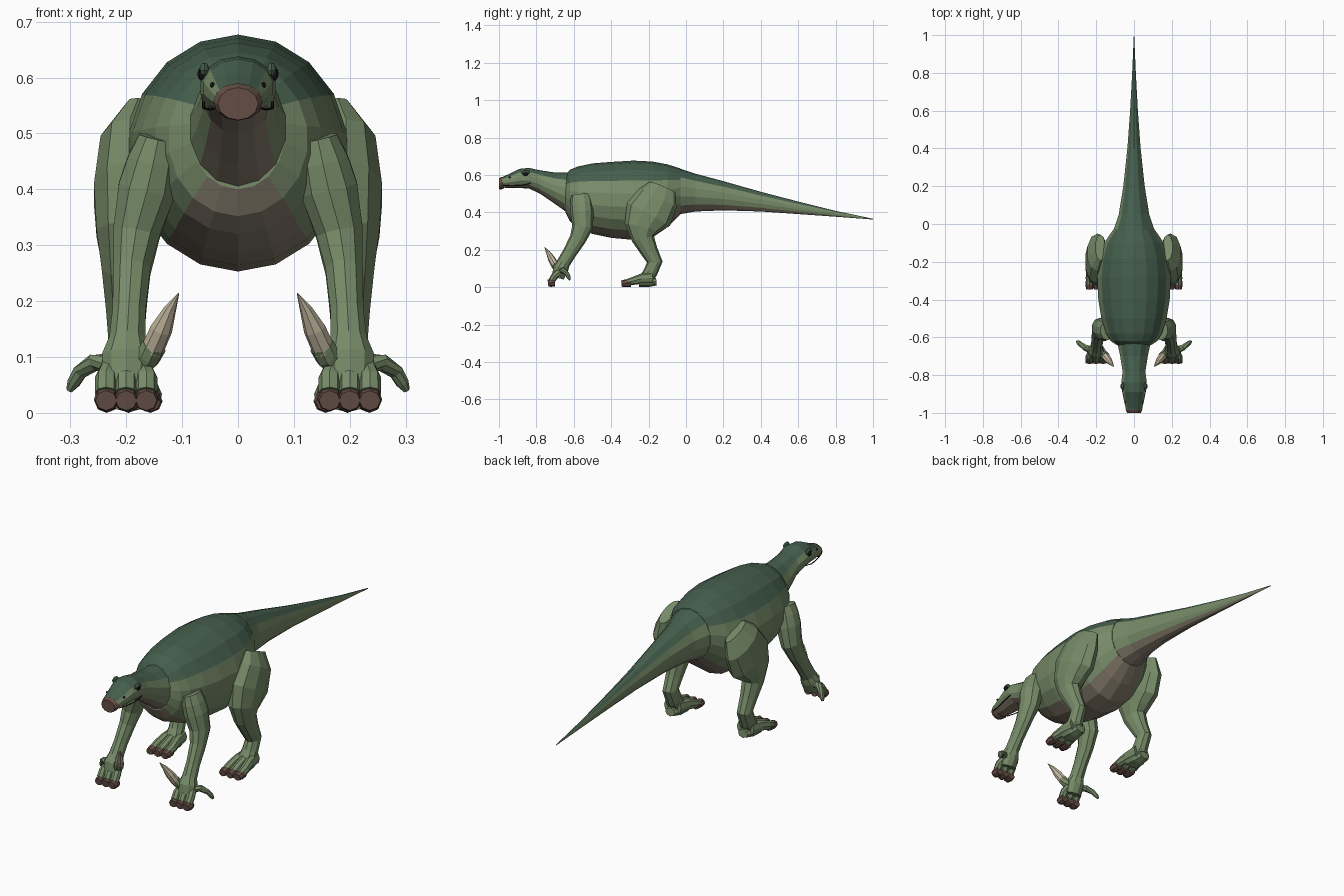
import bpy, bmesh, math
from mathutils import Vector


def material(name, rgb):
    m = bpy.data.materials.new(name)
    m.diffuse_color = (*rgb, 1)
    return m


BACK = material("back_green", (0.06, 0.115, 0.075))
SIDE = material("side_green", (0.185, 0.26, 0.14))
BELLY = material("belly_taupe", (0.23, 0.195, 0.145))
HOOF = material("hoof_brown", (0.13, 0.075, 0.06))
SPIKE = material("spike_cream", (0.55, 0.48, 0.35))
DARK = material("eye_dark", (0.01, 0.01, 0.01))


def skin(name, rings, mats, pick=lambda a: 0, mirror=False):
    """Join rings of points into a closed skin; pick(angle) gives the material slot."""
    bm = bmesh.new()
    n = len(rings[0])
    vs = [[bm.verts.new(p) for p in r] for r in rings]
    for a, b in zip(vs, vs[1:]):
        for k in range(n):
            j = (k + 1) % n
            f = bm.faces.new((a[k], a[j], b[j], b[k]))
            ang = (k + 0.5) * 360 / n
            f.material_index = pick(min(ang, 360 - ang))
    for end in (vs[0], vs[-1]):
        bm.faces.new(end).material_index = pick(90)
    bmesh.ops.recalc_face_normals(bm, faces=bm.faces)
    me = bpy.data.meshes.new(name)
    bm.to_mesh(me)
    bm.free()
    for m in mats:
        me.materials.append(m)
    ob = bpy.data.objects.new(name, me)
    bpy.context.collection.objects.link(ob)
    if mirror:
        ob.modifiers.new("Mirror", 'MIRROR').use_mirror_merge = False
    return ob


def ring(c, u, v, a, b, n):
    return [c + u * a * math.sin(2 * math.pi * k / n) + v * b * math.cos(2 * math.pi * k / n)
            for k in range(n)]


def trunk(name, stations, n, mats, top=0, belly=180):
    """Upright rings along y: (y, z top, z bottom, half width)."""
    rings = [ring(Vector((0, y, (t + b) / 2)), Vector((1, 0, 0)), Vector((0, 0, 1)),
                  w, (t - b) / 2, n) for y, t, b, w in stations]
    return skin(name, rings, mats, lambda a: 0 if a < top else 2 if a > belly else 1 if top else 0)


def limb(name, path, n, mat):
    """Rings square to a path: (x, y, z, half width, half depth), mirrored in x."""
    pts = [Vector(p[:3]) for p in path]
    rings = []
    for i, p in enumerate(path):
        t = (pts[min(i + 1, len(pts) - 1)] - pts[max(i - 1, 0)]).normalized()
        x = Vector((1, 0, 0))
        u = (x - t * x.dot(t)).normalized()
        rings.append(ring(pts[i], u, t.cross(u), p[3], p[4], n))
    return skin(name, rings, [mat], mirror=True)


def ball(name, loc, scale, mat, seg=10):
    bm = bmesh.new()
    bmesh.ops.create_uvsphere(bm, u_segments=seg, v_segments=6, radius=1)
    for v in bm.verts:
        v.co = Vector(loc) + Vector(v.co[i] * scale[i] for i in range(3))
    me = bpy.data.meshes.new(name)
    bm.to_mesh(me)
    bm.free()
    me.materials.append(mat)
    ob = bpy.data.objects.new(name, me)
    bpy.context.collection.objects.link(ob)
    ob.modifiers.new("Mirror", 'MIRROR').use_mirror_merge = False


SKINS = [BACK, SIDE, BELLY]

# Body, tail, neck and head
trunk("body", [(-0.645, 0.60, 0.40, 0.085), (-0.62, 0.628, 0.352, 0.125), (-0.58, 0.645, 0.32, 0.15),
               (-0.50, 0.662, 0.285, 0.175), (-0.40, 0.67, 0.264, 0.192), (-0.28, 0.677, 0.253, 0.198),
               (-0.18, 0.672, 0.265, 0.187), (-0.10, 0.657, 0.32, 0.16), (-0.03, 0.635, 0.39, 0.112)],
      18, SKINS, 60, 140)
trunk("tail", [(-0.035, 0.635, 0.39, 0.112), (0.05, 0.607, 0.405, 0.083), (0.2, 0.567, 0.411, 0.058),
               (0.4, 0.51, 0.405, 0.036), (0.6, 0.458, 0.391, 0.021), (0.8, 0.408, 0.377, 0.010),
               (1.0, 0.366, 0.362, 0.001)], 14, SKINS, 52, 128)
trunk("neck_and_head", [(-0.57, 0.62, 0.37, 0.105), (-0.62, 0.614, 0.388, 0.092), (-0.70, 0.613, 0.445, 0.075),
                        (-0.78, 0.625, 0.50, 0.062), (-0.84, 0.638, 0.528, 0.069), (-0.89, 0.633, 0.53, 0.063),
                        (-0.94, 0.608, 0.53, 0.052), (-0.985, 0.588, 0.533, 0.042)], 14, SKINS, 52, 128)
trunk("beak", [(-0.972, 0.590, 0.530, 0.042), (-0.985, 0.590, 0.523, 0.044), (-1.0, 0.582, 0.524, 0.036)],
      12, [HOOF])

# Face details
ball("eyelid", (0.060, -0.858, 0.613), (0.009, 0.022, 0.014), BACK)
ball("eye", (0.064, -0.858, 0.607), (0.009, 0.014, 0.013), DARK)
ball("nostril", (0.046, -0.942, 0.587), (0.005, 0.006, 0.005), DARK, 6)
limb("mouth_line", [(0.041, -0.975, 0.545, 0.003, 0.002), (0.051, -0.93, 0.543, 0.003, 0.002),
                    (0.061, -0.88, 0.545, 0.003, 0.002), (0.062, -0.83, 0.556, 0.003, 0.002)], 5, DARK)

# Front legs
limb("front_leg", [(0.143, -0.563, 0.492, 0.036, 0.052), (0.152, -0.56, 0.45, 0.048, 0.060),
                   (0.163, -0.556, 0.40, 0.054, 0.062), (0.182, -0.553, 0.32, 0.044, 0.056),
                   (0.190, -0.580, 0.255, 0.035, 0.044), (0.195, -0.625, 0.18, 0.031, 0.037),
                   (0.198, -0.655, 0.13, 0.034, 0.036), (0.200, -0.670, 0.10, 0.046, 0.042),
                   (0.200, -0.685, 0.05, 0.042, 0.032)], 10, SIDE)
for i in (-1, 0, 1):
    x = 0.2 + i * 0.036
    limb("front_toe", [(0.2 + i * 0.026, -0.67, 0.088, 0.017, 0.018), (x, -0.70, 0.062, 0.02, 0.02),
                       (x, -0.718, 0.036, 0.02, 0.018)], 8, SIDE)
    limb("front_hoof", [(x, -0.700, 0.025, 0.019, 0.021), (x, -0.722, 0.024, 0.022, 0.022),
                        (x, -0.738, 0.022, 0.019, 0.018)], 8, HOOF)

# Thumb spike and outer finger
limb("thumb", [(0.185, -0.67, 0.085, 0.024, 0.024), (0.160, -0.69, 0.102, 0.024, 0.022),
               (0.150, -0.70, 0.120, 0.023, 0.022)], 8, SIDE)
limb("thumb_spike", [(0.154, -0.697, 0.112, 0.021, 0.021), (0.137, -0.718, 0.150, 0.020, 0.020),
                     (0.121, -0.738, 0.187, 0.011, 0.011), (0.106, -0.756, 0.214, 0.001, 0.001)], 8, SPIKE)
limb("outer_finger", [(0.225, -0.668, 0.088, 0.020, 0.020), (0.258, -0.655, 0.090, 0.018, 0.015),
                      (0.283, -0.637, 0.073, 0.014, 0.012), (0.294, -0.627, 0.054, 0.012, 0.011),
                      (0.302, -0.622, 0.040, 0.006, 0.006)], 8, SIDE)

# Hind legs
limb("hind_leg", [(0.178, -0.125, 0.535, 0.028, 0.075), (0.193, -0.150, 0.475, 0.056, 0.112),
                  (0.196, -0.200, 0.39, 0.065, 0.130), (0.198, -0.232, 0.32, 0.058, 0.098),
                  (0.200, -0.230, 0.26, 0.046, 0.060), (0.200, -0.195, 0.19, 0.038, 0.046),
                  (0.200, -0.167, 0.135, 0.034, 0.042), (0.198, -0.190, 0.08, 0.037, 0.038),
                  (0.196, -0.215, 0.045, 0.045, 0.035)], 10, SIDE)
for i in (-1, 0, 1):
    x = 0.196 + i * 0.039
    limb("hind_toe", [(0.196 + i * 0.024, -0.18, 0.05, 0.022, 0.032), (0.196 + i * 0.032, -0.24, 0.045, 0.021, 0.027),
                      (x, -0.285, 0.033, 0.021, 0.021), (x, -0.318, 0.025, 0.019, 0.017)], 8, SIDE)
    limb("hind_hoof", [(x, -0.295, 0.022, 0.020, 0.021), (x, -0.325, 0.021, 0.022, 0.021),
                       (x, -0.345, 0.019, 0.018, 0.016)], 8, HOOF)
limb("hind_heel", [(0.196, -0.158, 0.03, 0.026, 0.02), (0.196, -0.20, 0.026, 0.04, 0.025),
                   (0.196, -0.25, 0.026, 0.045, 0.024)], 8, SIDE)
